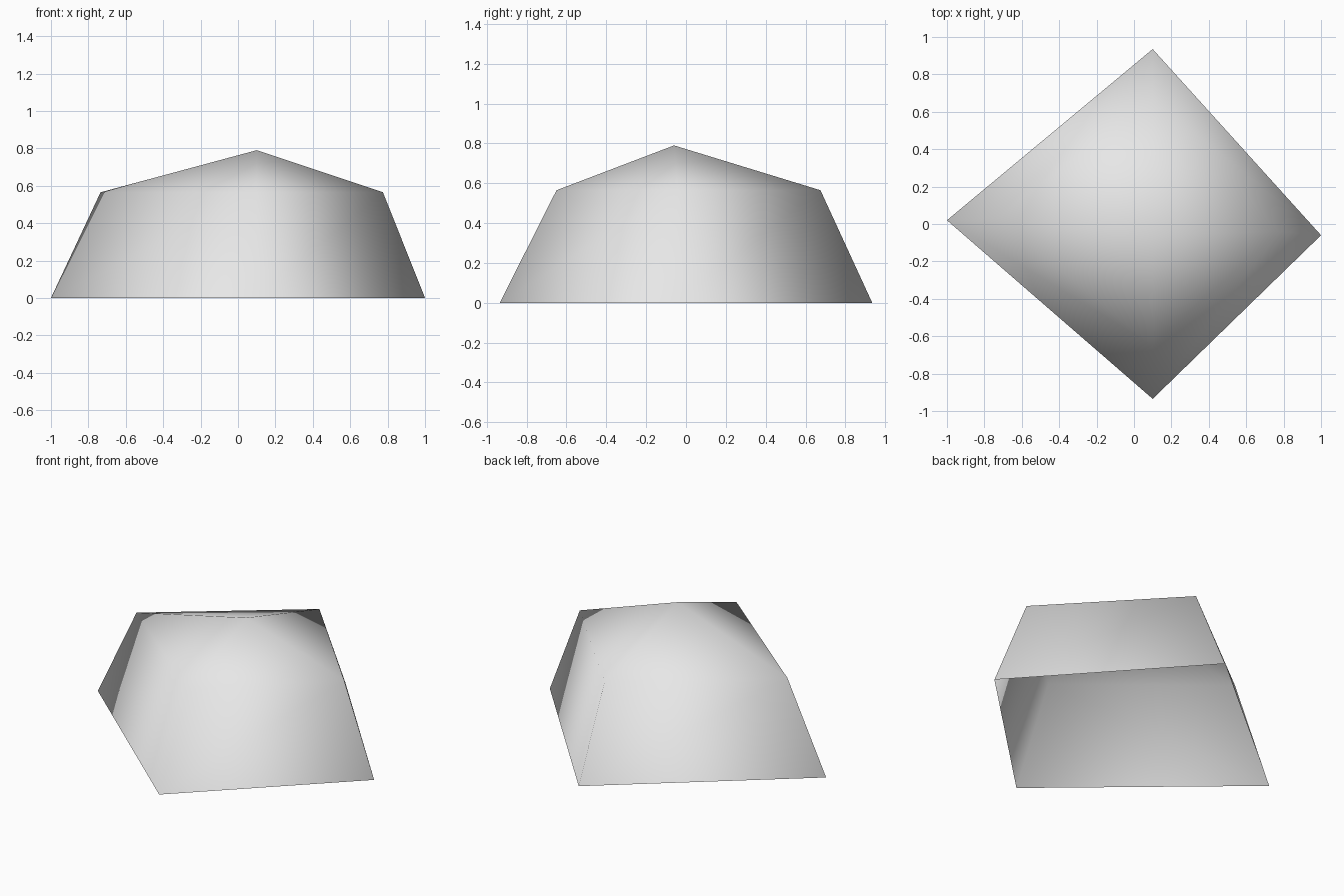
import bpy
import bmesh

cube = bpy.data.objects.get("Cube")
if cube:
    bpy.data.objects.remove(cube, do_unlink=True)

# Plain grey material
grey = bpy.data.materials.new("light_grey")
colour = (0.8, 0.8, 0.8, 1.0)
grey.use_nodes = True
grey.diffuse_color = colour
for node in grey.node_tree.nodes:
    if node.type == 'BSDF_PRINCIPLED':
        node.inputs["Base Color"].default_value = colour

# Corner outlines, counter-clockwise: right, front, left, back
base_outline = [(-1.0, 0.02), (0.1, -0.935), (1.0, -0.06), (0.1, 0.935)]
eave_outline = [(-0.735, 0.03), (0.1, -0.65), (0.775, -0.04), (0.1, 0.675)]
eave_height = 0.565
peak_point = (0.1, -0.06, 0.79)

bm = bmesh.new()


def ring(outline, height):
    return [bm.verts.new((x, y, height)) for x, y in outline]


base = ring(base_outline, 0.0)
eave = ring(eave_outline, eave_height)
peak = bm.verts.new(peak_point)

# Sloping walls and pointed roof, open underneath
count = len(base)
for i in range(count):
    j = (i + 1) % count
    bm.faces.new((base[i], base[j], eave[j], eave[i]))
    bm.faces.new((eave[i], eave[j], peak))

# One smooth surface across all corners
for face in bm.faces:
    face.smooth = True

mesh = bpy.data.meshes.new("faceted_shell")
bm.to_mesh(mesh)
bm.free()
mesh.materials.append(grey)
shell = bpy.data.objects.new("faceted_shell", mesh)
bpy.context.collection.objects.link(shell)
